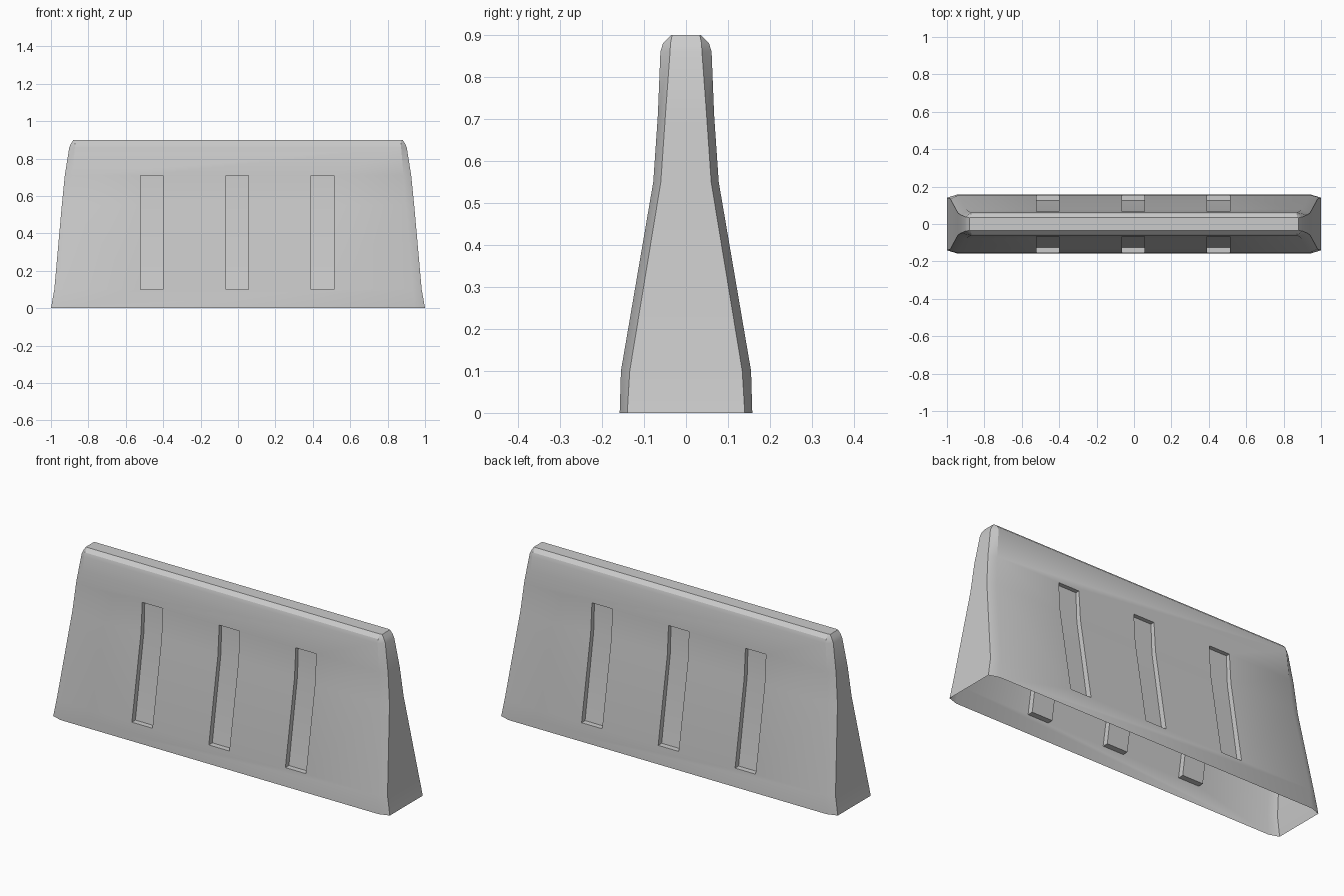
import bpy, bmesh

if "Cube" in bpy.data.objects:
    bpy.data.objects.remove(bpy.data.objects["Cube"])

# Levels: z, half length, chamfer start x, half width, half width of the end face
LEVELS = [
    (0.00, 1.000, 0.945, 0.158, 0.140),
    (0.10, 0.982, 0.937, 0.155, 0.134),
    (0.55, 0.942, 0.897, 0.078, 0.060),
    (0.71, 0.926, 0.885, 0.067, 0.049),
    (0.86, 0.902, 0.872, 0.061, 0.038),
    (0.88, 0.893, 0.872, 0.055, 0.037),
    (0.90, 0.880, 0.870, 0.036, 0.033),
]


def loft(name, rings):
    """Closed solid through a stack of equal-sized point rings."""
    bm = bmesh.new()
    vs = [[bm.verts.new(p) for p in ring] for ring in rings]
    n = len(rings[0])
    for a, b in zip(vs, vs[1:]):
        for i in range(n):
            j = (i + 1) % n
            bm.faces.new((a[i], a[j], b[j], b[i]))
    bm.faces.new(vs[0])
    bm.faces.new(vs[-1])
    bmesh.ops.recalc_face_normals(bm, faces=bm.faces)
    mesh = bpy.data.meshes.new(name)
    bm.to_mesh(mesh)
    bm.free()
    ob = bpy.data.objects.new(name, mesh)
    bpy.context.collection.objects.link(ob)
    return ob


# Barrier body: chamfered rectangle lofted upward
barrier = loft("barrier", [
    [(hx, -ey, z), (hx, ey, z), (cx, hy, z), (-cx, hy, z),
     (-hx, ey, z), (-hx, -ey, z), (-cx, -hy, z), (cx, -hy, z)]
    for z, hx, cx, hy, ey in LEVELS])

# Recessed slots on both sides, their backs following the slope
cutters = []
for side in (-1, 1):
    profile = [(0.125, 0.10), (0.052, 0.55), (0.045, 0.71), (0.3, 0.71), (0.3, 0.10)]
    for x in (-0.461, -0.004, 0.451):
        cutter = loft("slot_cutter", [[(x + d, side * y, z) for y, z in profile]
                                      for d in (-0.061, 0.061)])
        cutter.hide_render = True
        mod = barrier.modifiers.new("slot", 'BOOLEAN')
        mod.object = cutter
        mod.solver = 'EXACT'
        cutters.append(cutter)

deps = bpy.context.evaluated_depsgraph_get()
mesh = bpy.data.meshes.new_from_object(barrier.evaluated_get(deps))
barrier.modifiers.clear()
barrier.data = mesh
for cutter in cutters:
    bpy.data.objects.remove(cutter)

# Open underside
bm = bmesh.new()
bm.from_mesh(mesh)
under = [f for f in bm.faces if all(v.co.z < 1e-4 for v in f.verts)]
bmesh.ops.delete(bm, geom=under, context='FACES')
bm.to_mesh(mesh)
bm.free()

# Soft shading with crisp chamfers
bpy.context.view_layer.objects.active = barrier
barrier.select_set(True)
bpy.ops.object.shade_smooth_by_angle(angle=0.4)
